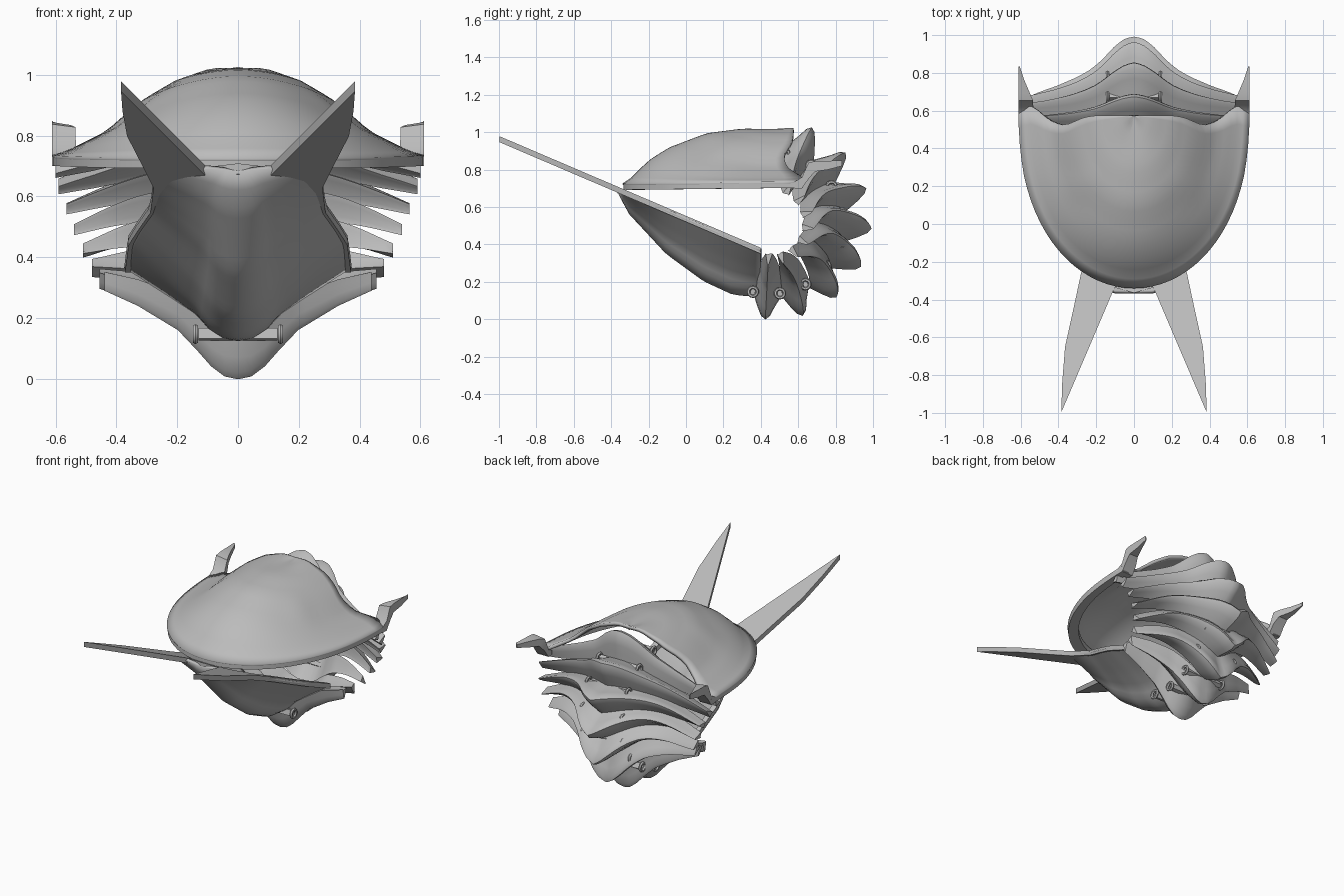
import bpy
from math import sin, cos, pi, radians, exp, hypot
from mathutils import Vector

cube = bpy.data.objects.get("Cube")
if cube:
    bpy.data.objects.remove(cube)

shell = bpy.data.materials.new("shell_grey")
shell.use_nodes = True
GREY = (0.5, 0.5, 0.5, 1)
shell.diffuse_color = GREY
shell.node_tree.nodes["Principled BSDF"].inputs["Base Color"].default_value = GREY


def lerp(table, t):
    """Piecewise linear lookup in a list of (position, value)."""
    for (a, va), (b, vb) in zip(table, table[1:]):
        if t <= b:
            return va + (vb - va) * max(0, t - a) / (b - a)
    return table[-1][1]


def finish(obj, angle=40):
    obj.data.materials.clear()
    obj.data.materials.append(shell)
    bpy.ops.object.select_all(action='DESELECT')
    obj.select_set(True)
    bpy.context.view_layer.objects.active = obj
    bpy.ops.object.shade_smooth_by_angle(angle=radians(angle))
    return obj


def make(name, verts, faces, thickness=0):
    mesh = bpy.data.meshes.new(name)
    mesh.from_pydata(verts, [], faces)
    mesh.validate()
    obj = bpy.data.objects.new(name, mesh)
    bpy.context.collection.objects.link(obj)
    bpy.context.view_layer.objects.active = obj
    bpy.ops.object.mode_set(mode='EDIT')
    bpy.ops.mesh.select_all(action='SELECT')
    bpy.ops.mesh.remove_doubles(threshold=0.0005)
    bpy.ops.mesh.normals_make_consistent(inside=False)
    bpy.ops.object.mode_set(mode='OBJECT')
    if thickness:
        mod = obj.modifiers.new("thickness", 'SOLIDIFY')
        mod.thickness, mod.offset = thickness, 0
    return finish(obj)


def loft(name, rows, closed=False, thickness=0):
    """Skin rows of equal point counts; closed rows also get end caps."""
    n, m = len(rows[0]), len(rows)
    span = n if closed else n - 1
    faces = [(i * n + j, i * n + (j + 1) % n, (i + 1) * n + (j + 1) % n, (i + 1) * n + j)
             for i in range(m - 1) for j in range(span)]
    if closed:
        faces += [tuple(range(n)), tuple(range((m - 1) * n, m * n))]
    return make(name, [p for r in rows for p in r], faces, thickness)


def plate(name, outline, top, thickness):
    """Prism from an (x, y) outline whose upper face follows top(x, y)."""
    rows = [[(x, y, top(x, y) - d) for x, y in outline] for d in (0, thickness)]
    return loft(name, rows, closed=True)


# Head shield: half-round dome, open behind, with notches beside the middle of the back edge
SIDE = [(0, 1), (.14, 1), (.33, .86), (.49, .66), (.6, .47), (.7, .28), (.82, .15), (.92, .04), (1, 0)]
FRONT = [(0, .97), (.3, 1), (.51, .92), (.73, .66), (.85, .42), (.95, .1), (1, 0)]
BACK = 0.575


def head_point(r, a):
    x = 0.61 * r * cos(a)
    y = BACK - 0.91 * r * abs(sin(a)) ** 0.9
    blend = sin(a) ** 2
    h = lerp(SIDE, r) * (1 - blend) + lerp(FRONT, r) * blend
    bump = 0.008 * exp(-(hypot(abs(x) - .3, y - .2) / .08) ** 2)
    near_back = max(0, 1 - (BACK - y) / .3)
    notch = .05 * exp(-((abs(x) - .37) / .09) ** 2)
    corner = .05 * max(0, min(1, (abs(x) - .46) / .08))
    z = 0.717 + 0.285 * h + bump + 0.012 * (y + .34)
    return (x, y + near_back * (corner - notch), z)


loft("head_shield", [[head_point(i / 18, pi * j / 40) for j in range(41)]
                     for i in range(19)], thickness=0.02)
rim_rows = []
for j in range(41):
    a = pi * j / 40
    x, y, z = head_point(1, a)
    xi, yi, _ = head_point(0.92, a)
    rim_rows.append([(x, y, z + .008), (x, y, z - .025), (xi, yi, z - .025), (xi, yi, z + .008)])
loft("head_rim", rim_rows, closed=True)

# Raised hooks on the rear corners of the head
for side, sx in (("left", 1), ("right", -1)):
    rows = []
    for y, low, high, inner in ((.58, .70, .735, .535), (.62, .70, .76, .533), (.655, .75, .838, .535),
                                (.69, .79, .845, .55), (.76, .80, .847, .58), (.835, .82, .85, .605)):
        rows.append([(sx * inner, y, low), (sx * .612, y, low),
                     (sx * .612, y, high), (sx * inner, y, high - .01)])
    loft(side + "_head_hook", rows, closed=True)


# Tail shield: downward dome hung from a sloping plane
def plane(x, y):
    return 0.98 - 0.427 * (y + 1)


WIDTH = [(-.36, .1), (-.32, .24), (-.2, .275), (-.05, .29), (.08, .33), (.19, .358), (.4, .37)]
DEPTH = [(-.36, .01), (-.3, .1), (-.1, .23), (.1, .29), (.25, .295), (.33, .27), (.4, .235)]
ACROSS = [(0, 1), (.13, .96), (.27, .83), (.34, .68), (.6, .4), (1, 0)]
rows = []
for i in range(25):
    y = -.36 + .76 * i / 24
    row = []
    for j in range(33):
        s = j / 16 - 1
        x = s * lerp(WIDTH, y)
        row.append((x, y, plane(x, y) - .01 - lerp(DEPTH, y) * lerp(ACROSS, abs(s))))
    rows.append(row)
loft("tail_shield", rows, thickness=0.018)

# Tail spines running back into the edge band of the tail
for side, sx in (("left", 1), ("right", -1)):
    edge = [(.1, -.33), (.385, -.998), (.38, -.84), (.365, -.65), (.31, -.4), (.278, -.25),
            (.288, -.06), (.33, .08), (.36, .19), (.372, .4), (.345, .4), (.325, .19),
            (.295, .08), (.25, -.06), (.23, -.18), (.17, -.27)]
    plate(side + "_tail_spine", [(sx * x, y) for x, y in edge], plane, .032)
plate("tail_front_edge", [(-.11, -.31), (-.11, -.335), (0, -.365), (.11, -.335),
                          (.11, -.31), (0, -.33)], plane, .035)

# Body rings fanned around the curl, arching along each side towards thin tips
CENTRE = Vector((0, .45, .5))
COUNT = 8
UPPER = [(0, .572), (.08, .562), (.18, .52), (.28, .46), (.36, .42), (.55, .36), (.8, .295), (1, .25)]
LOWER = [(0, .502), (.1, .493), (.2, .46), (.3, .41), (.45, .34), (.75, .26), (1, .21)]
SECTION = [(0, 0), (-.02, .024), (-.07, .047), (-.12, .075), (-.165, .1),
           (-.165, .06), (-.15, -.04), (-.16, -.08), (-.12, -.065), (-.07, -.047), (-.02, -.024)]
TIP_X = [.60, .59, .565, .54, .51, .48, .455, .44]
ARCH = [2, 5, 10, 16, 18, 14, 5, 0]


def polar(x, r, a, t=0):
    """Point at radius r and angle a, shifted t along the curl."""
    out = Vector((0, cos(a), sin(a)))
    along = Vector((0, -sin(a), cos(a)))
    return CENTRE + Vector((x, 0, 0)) + out * r + along * t


for k in range(COUNT):
    f = k / (COUNT - 1)
    base = radians(67 - 160 * f)
    rows = []
    for i in range(41):
        s = i / 20 - 1
        u = abs(s)
        r = lerp(UPPER, u) * (1 - f) + lerp(LOWER, u) * f
        a = base + radians(ARCH[k] * sin(pi * u ** 1.2) - 4 * u * u * (1 - f))
        thin = 1 - .8 * u
        deep = 1 - .62 * u
        rows.append([polar(s * TIP_X[k], r + dr * deep, a, dt * thin) for dr, dt in SECTION])
    loft("body_ring_%d" % (k + 1), rows, closed=True)

# Small hinge loops and bars between neighbouring rings
for k in range(COUNT + 1):
    a = radians(78.5 - 22.9 * k)
    r = .39 if k < 5 else .365
    for side, sx in (("left", 1), ("right", -1)):
        bpy.ops.mesh.primitive_torus_add(major_radius=.024, minor_radius=.009, major_segments=14,
                                         minor_segments=6, location=polar(sx * .14, r, a),
                                         rotation=(0, pi / 2, 0))
        hinge = bpy.context.object
        hinge.name = "%s_hinge_%d" % (side, k + 1)
        finish(hinge)
    bpy.ops.mesh.primitive_cube_add(size=1, location=polar(0, r, a), rotation=(a, 0, 0))
    pin = bpy.context.object
    pin.name = "hinge_bar_%d" % (k + 1)
    pin.scale = (.26, .035, .025)
    finish(pin)
